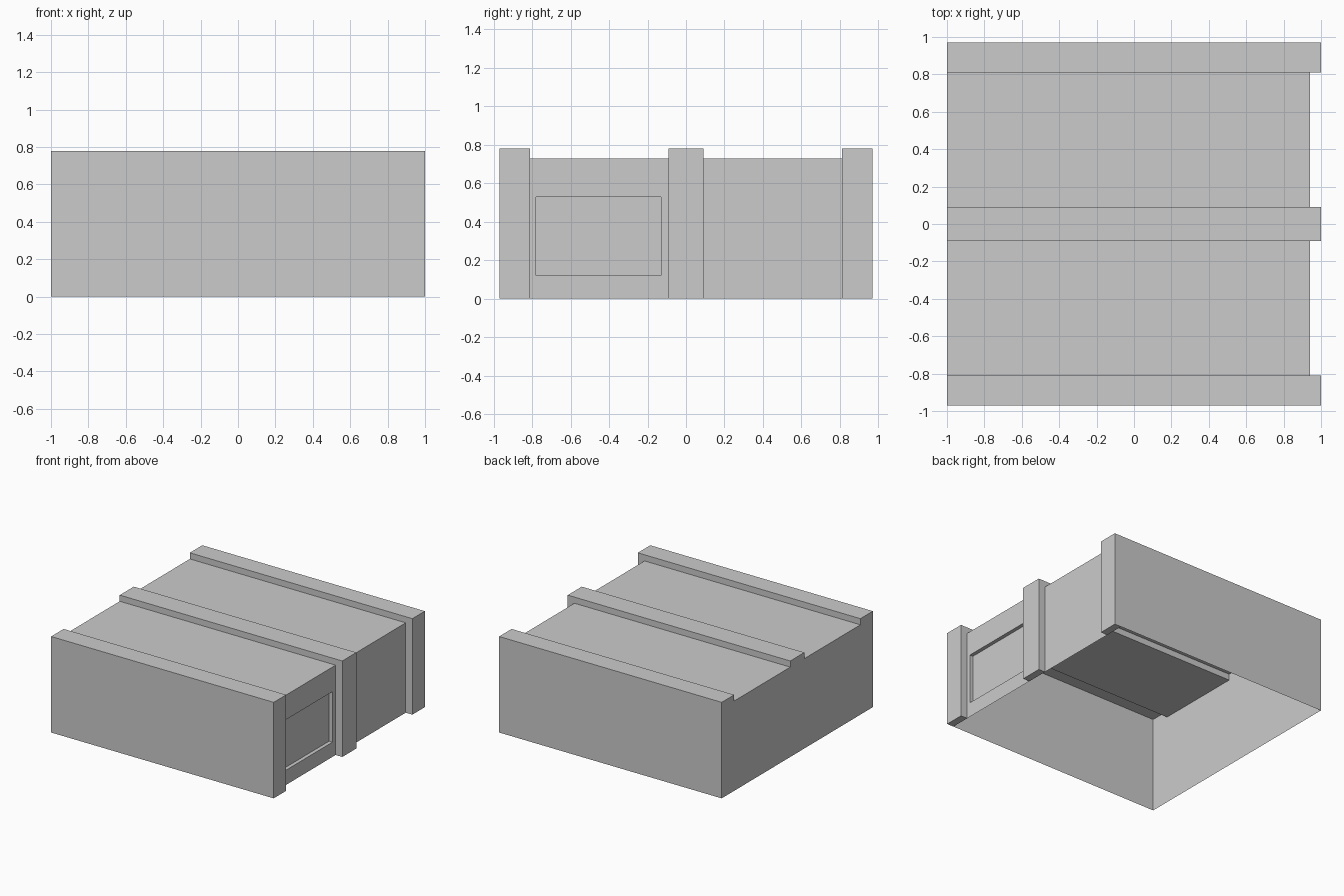
import bpy, bmesh
from mathutils import Vector

if "Cube" in bpy.data.objects:
    bpy.data.objects.remove(bpy.data.objects["Cube"])

W, H = 0.97, 0.73            # half width, panel height
FRONT, RIB_X, RIB_Z = 0.94, 0.06, 0.05
RIBS = [(-W, -0.81), (-0.09, 0.09), (0.81, W)]

bm = bmesh.new()

# Open-bottomed shell
bmesh.ops.create_cube(bm, size=1)
for v in bm.verts:
    v.co = Vector((FRONT if v.co.x > 0 else -1, 2 * W * v.co.y, H if v.co.z > 0 else 0))
bm.normal_update()
bmesh.ops.delete(bm, geom=[f for f in bm.faces if f.normal.z < -0.5], context='FACES')

# Cut the shell into strips for the ribs and panels
for y in (-0.81, -0.09, 0.09, 0.81):
    bmesh.ops.bisect_plane(bm, geom=bm.verts[:] + bm.edges[:] + bm.faces[:],
                           plane_co=(0, y, 0), plane_no=(0, 1, 0))
bm.normal_update()

# Raised ribs running over the top and down the +x end
for lo, hi in RIBS:
    strip = [f for f in bm.faces if lo < f.calc_center_median().y < hi
             and (f.normal.z > 0.5 or f.normal.x > 0.5)]
    new = bmesh.ops.extrude_face_region(bm, geom=strip)["geom"]
    for v in [g for g in new if isinstance(g, bmesh.types.BMVert)]:
        if v.co.x > FRONT - 0.01:
            v.co.x += RIB_X
        if v.co.z > H - 0.01:
            v.co.z += RIB_Z
    left = [f for f in strip if f.is_valid]
    if left:
        bmesh.ops.delete(bm, geom=left, context='FACES')
    bm.normal_update()

# Recessed window in one end panel
panel = next(f for f in bm.faces if f.normal.x > 0.5
             and -0.8 < f.calc_center_median().y < -0.1)
bmesh.ops.inset_individual(bm, faces=[panel], thickness=0.02)
mid = panel.calc_center_median()
for v in panel.verts:
    v.co.y = -0.78 if v.co.y < mid.y else -0.13
    v.co.z = 0.12 if v.co.z < mid.z else 0.53
bmesh.ops.inset_individual(bm, faces=[panel], thickness=0.0)
for v in panel.verts:
    v.co.x -= 0.03
bm.normal_update()

mesh = bpy.data.meshes.new("ribbed_housing")
bm.to_mesh(mesh)
bm.free()
bpy.context.collection.objects.link(bpy.data.objects.new("ribbed_housing", mesh))
